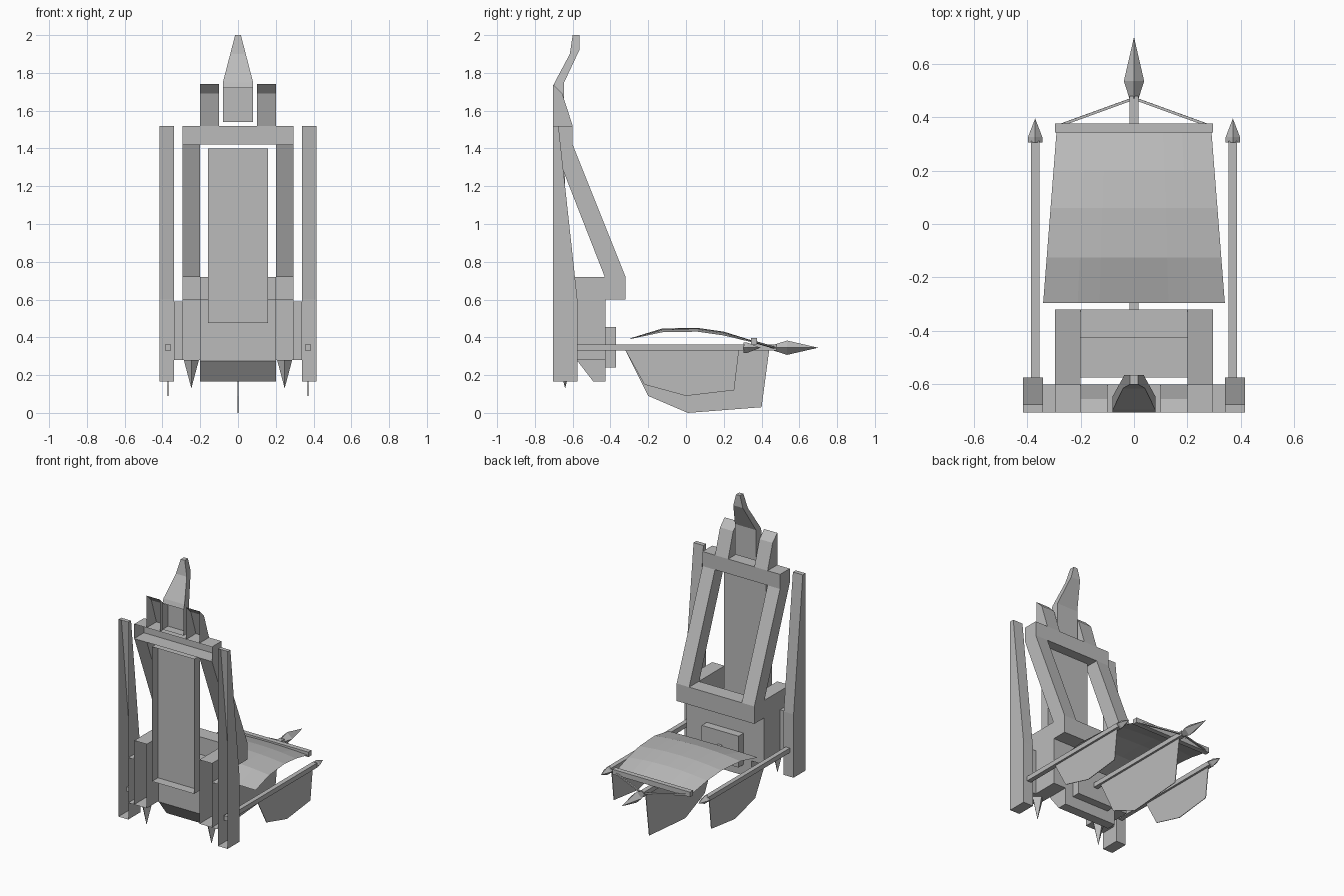
import bpy, bmesh
from math import cos, sin, pi, sqrt
from mathutils import Vector

old = bpy.data.objects.get("Cube")
if old:
    bpy.data.objects.remove(old, do_unlink=True)

grey = bpy.data.materials.new("plain_grey")
grey.use_nodes = True
grey.diffuse_color = (0.5, 0.5, 0.5, 1)
grey.node_tree.nodes["Principled BSDF"].inputs["Base Color"].default_value = (0.5, 0.5, 0.5, 1)

FRONT = -0.705   # mounting plane: shells are open here


def finish(bm, name):
    bmesh.ops.recalc_face_normals(bm, faces=bm.faces)
    me = bpy.data.meshes.new(name)
    bm.to_mesh(me)
    bm.free()
    me.materials.append(grey)
    ob = bpy.data.objects.new(name, me)
    bpy.context.collection.objects.link(ob)
    return ob


def prism(name, profile, x0, x1, open_front=True):
    """Side profile (y, z) extruded along x, open on the mounting plane."""
    bm = bmesh.new()
    a = [bm.verts.new((x0, y, z)) for y, z in profile]
    b = [bm.verts.new((x1, y, z)) for y, z in profile]
    bm.faces.new(a)
    bm.faces.new(b)
    n = len(profile)
    for i in range(n):
        j = (i + 1) % n
        if open_front and max(profile[i][0], profile[j][0]) <= FRONT:
            continue
        bm.faces.new((a[i], a[j], b[j], b[i]))
    return finish(bm, name)


def box(name, x0, x1, y0, y1, z0, z1):
    return prism(name, [(y0, z0), (y1, z0), (y1, z1), (y0, z1)], x0, x1)


def pair(name, profile, x0, x1):
    prism("left_" + name, profile, x0, x1)
    prism("right_" + name, profile, -x1, -x0)


def loft(name, start, direction, sections, turn=0):
    """Four-sided spindle along a direction; sections are (distance, half width)."""
    d = Vector(direction).normalized()
    side = Vector((1, 0, 0)) if abs(d.x) < 0.5 else Vector((0, 1, 0))
    side = (side - d * side.dot(d)).normalized()
    up = d.cross(side)
    bm = bmesh.new()
    rings = []
    for t, r in sections:
        ring = []
        for k in range(4):
            ang = turn + k * pi / 2
            ring.append(bm.verts.new(Vector(start) + d * t + (side * cos(ang) + up * sin(ang)) * r))
        rings.append(ring)
    for lo, hi in zip(rings, rings[1:]):
        for k in range(4):
            bm.faces.new((lo[k], lo[(k + 1) % 4], hi[(k + 1) % 4], hi[k]))
    bm.faces.new(rings[0])
    bm.faces.new(rings[-1])
    bmesh.ops.remove_doubles(bm, verts=bm.verts, dist=0.0005)
    return finish(bm, name)


def rod(name, p, q, half):
    v = Vector(q) - Vector(p)
    return loft(name, p, v, [(0, half * sqrt(2)), (v.length, half * sqrt(2))], pi / 4)


# Tall outer posts and the blocks tying them to the base
pair("post", [(FRONT, 0.165), (-0.575, 0.165), (-0.575, 0.6), (-0.675, 1.52), (FRONT, 1.52)], 0.34, 0.415)
pair("connector", [(FRONT, 0.28), (-0.6, 0.28), (-0.6, 0.59), (FRONT, 0.59)], 0.295, 0.34)

# Leaning frame, top crossbar, horns
pair("sloped_frame", [(-0.704, 1.42), (-0.6, 1.42), (-0.32, 0.72), (-0.43, 0.72)], 0.2, 0.295)
box("top_crossbar", -0.295, 0.295, FRONT, -0.6, 1.42, 1.52)
pair("horn", [(FRONT, 1.52), (-0.6, 1.52), (-0.655, 1.69), (FRONT, 1.74)], 0.1, 0.2)

# Centre back panel
box("back_panel", -0.16, 0.16, FRONT, -0.64, 0.475, 1.4)

# Top spike, narrowing above its shoulder
spike = prism("top_spike", [(FRONT, 1.54), (-0.645, 1.54), (-0.645, 1.75), (-0.565, 1.92), (-0.565, 2.0),
                            (-0.6, 2.0), (-0.615, 1.9), (-0.695, 1.75), (FRONT, 1.72)], -0.08, 0.08)
for v in spike.data.vertices:
    if v.co.z > 1.75:
        v.co.x *= 1 - 0.81 * (v.co.z - 1.75) / 0.25

# Base: side arms, rear bar, centre body, rear box
pair("base_arm", [(FRONT, 0.28), (-0.425, 0.28), (-0.425, 0.6), (-0.32, 0.6), (-0.32, 0.72), (FRONT, 0.72)],
     0.2, 0.295)
box("rear_bar", -0.2, 0.2, -0.425, -0.32, 0.6, 0.72)
prism("base_body", [(-0.575, 0.275), (-0.49, 0.165), (-0.425, 0.165), (-0.425, 0.6), (-0.575, 0.6)], -0.2, 0.2)
box("rear_box", -0.14, 0.14, -0.43, -0.37, 0.24, 0.455)

# Hanging spikes under the arms, side rods with arrow tips
for side, s in (("left", 1), ("right", -1)):
    loft(side + "_lower_spike", (s * 0.247, -0.64, 0.28), (0, 0, -1), [(0, 0.04), (0.15, 0)])
    rod(side + "_rod", (s * 0.37, -0.66, 0.345), (s * 0.37, 0.31, 0.345), 0.016)
    loft(side + "_rod_tip", (s * 0.37, 0.305, 0.345), (0, 1, 0), [(0, 0.027), (0.02, 0.027), (0.09, 0)])
    rod(side + "_stay", (s * 0.29, 0.365, 0.375), (0, 0.47, 0.345), 0.005)

# Centre rod with spearhead, canopy crossbar
rod("centre_rod", (0, -0.43, 0.345), (0, 0.48, 0.345), 0.016)
loft("spearhead", (0, 0.46, 0.345), (0, 1, 0), [(0, 0.014), (0.075, 0.038), (0.24, 0)])
rod("canopy_crossbar", (-0.295, 0.36, 0.38), (0.295, 0.36, 0.38), 0.017)

# Arched canopy sheet
bm = bmesh.new()
rows = []
for y, z, drop in ((-0.295, 0.395, 0.004), (-0.125, 0.447, 0.02), (0.06, 0.45, 0.02),
                   (0.2, 0.43, 0.02), (0.345, 0.385, 0.01)):
    half = 0.34 - 0.05 * (y + 0.295) / 0.64
    rows.append([bm.verts.new((half * u, y, z - drop * u * u)) for u in (-1, -0.62, -0.38, 0, 0.38, 0.62, 1)])
for a, b in zip(rows, rows[1:]):
    for i in range(len(a) - 1):
        bm.faces.new((a[i], a[i + 1], b[i + 1], b[i]))
finish(bm, "canopy")

# Fins hung below the rods
small = [(-0.32, 0.33), (-0.22, 0.15), (0, 0.09), (0.255, 0.12), (0.28, 0.33)]
large = [(-0.32, 0.33), (-0.2, 0.09), (0.01, 0), (0.4, 0.03), (0.44, 0.33)]
pair("side_fin", small, 0.368, 0.372)
prism("centre_fin", large, -0.002, 0.002)
